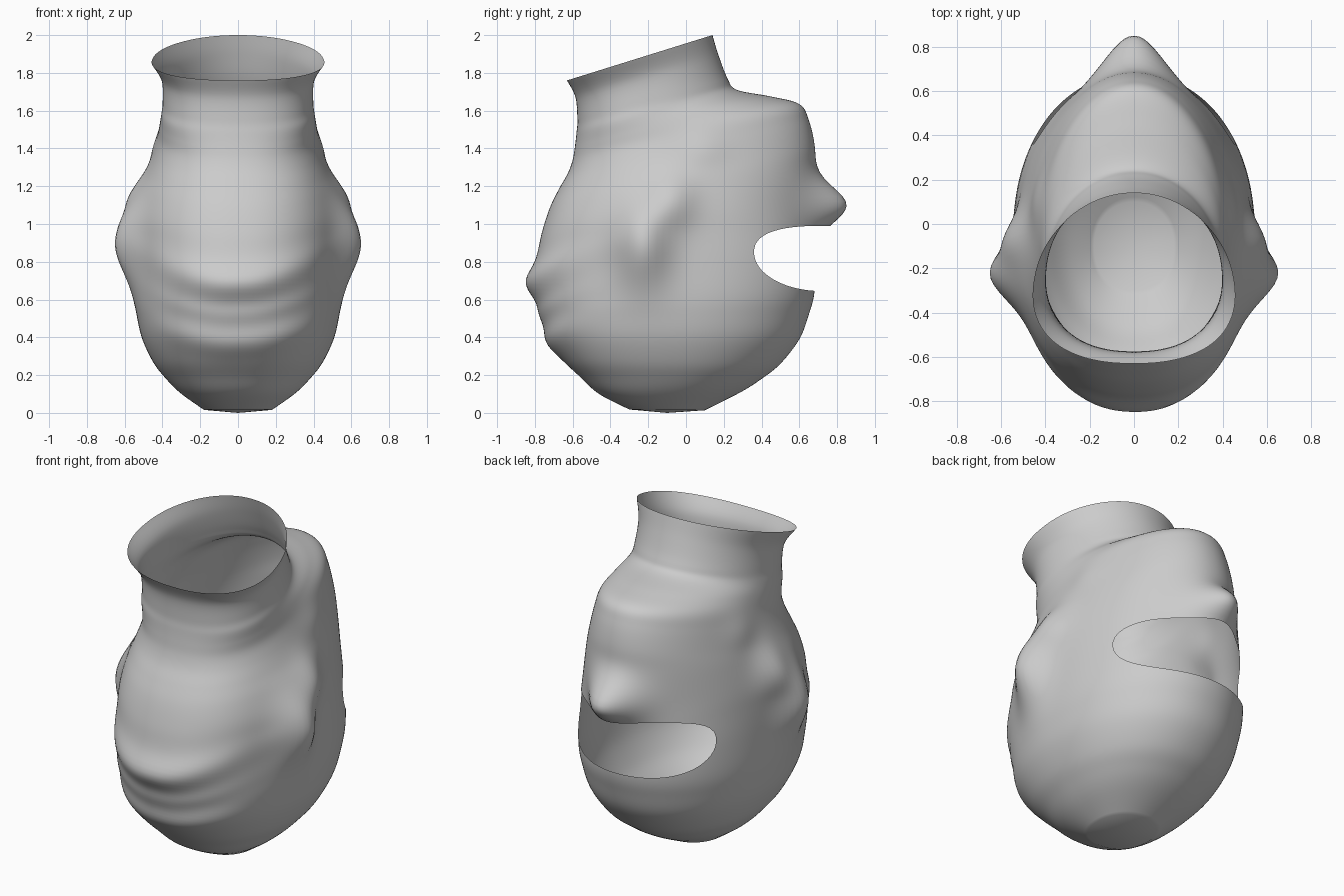
import bpy, bmesh
from math import sin, cos, pi, exp, copysign

if "Cube" in bpy.data.objects:
    bpy.data.objects.remove(bpy.data.objects["Cube"])

# Tilted rings, crown to neck: front y, front z, back y, back z, half width, egg shape
RINGS = [
    (.10, .014, -.30, .018, .18, 0), (.29, .11, -.46, .10, .305, 0),
    (.40, .18, -.56, .19, .385, 0), (.50, .26, -.65, .28, .45, 0),
    (.60, .39, -.73, .40, .508, 0), (.65, .52, -.765, .52, .535, 0),
    (.68, .64, -.785, .63, .545, 0), (.685, .82, -.79, .78, .542, .01),
    (.675, .99, -.775, .90, .535, .04), (.67, 1.12, -.75, 1.0, .525, .07),
    (.68, 1.30, -.715, 1.10, .495, .1), (.68, 1.42, -.67, 1.19, .465, .12),
    (.65, 1.55, -.625, 1.27, .438, .13), (.60, 1.635, -.60, 1.34, .42, .13),
    (.45, 1.675, -.588, 1.41, .41, .13), (.27, 1.71, -.58, 1.48, .402, .12),
    (.22, 1.77, -.575, 1.55, .395, .11), (.17, 1.90, -.585, 1.67, .40, .12),
    (.14, 2.0, -.63, 1.76, .45, .15),
]
SEG, SUB = 160, 6


def gauss(d, s):
    return exp(-(d / s) ** 2)


def power(v, p):
    return copysign(abs(v) ** p, v)


def spline(i, t):
    a, b, c, d = (RINGS[max(0, min(len(RINGS) - 1, i + k))] for k in (-1, 0, 1, 2))
    return [q + .5 * t * (r - p + t * (2 * p - 5 * q + 4 * r - s + t * (3 * (q - r) + s - p)))
            for p, q, r, s in zip(a, b, c, d)]


def surface(ring, ang):
    yf, zf, yb, zb, w, egg = ring
    # front of each ring is close to an ellipse, the back a little squarer
    p = .92 + .04 * cos(ang)
    c, s = power(cos(ang), p), power(sin(ang), p)
    y = (yf + yb) / 2 + (yf - yb) / 2 * c
    z = (zf + zb) / 2 + (zf - zb) / 2 * c
    x = w * s * (1 - egg * c)
    # ear bulges and jaw corners
    bulge = .12 * gauss(y + .23, .14) * gauss(z - .9, .22)
    bulge += .06 * gauss(y + .07, .12) * gauss(z - 1.13, .14) + .015 * gauss(y - .1, .12) * gauss(z - 1.4, .1)
    x += bulge * max(-1, min(1, s * 1.5))
    # nose
    if c > 0:
        y += .18 * gauss(x, .165) * gauss(z - 1.1, .13)
    # drooping cloth folds at the back of the head
    elif z < 1.3:
        zz = z - .7 * x * x - .06 * x * (x < 0)
        fold = .06 * gauss(zz - .69, .09) + .012 * gauss(zz - .52, .05) + .025 * gauss(zz - .36, .07)
        y -= fold * min(1, -c * 1.3) * gauss(x, .42)
    return x, y, z


def slot(co):
    """Negative inside the eye opening (seen from the side)."""
    if co.y < .2:
        return 1.0
    dy = max(0, .72 - co.y) / .36
    dz = co.z - .85
    n, h = (2.5, .14) if dz > 0 else (2.0, .205)
    return dy ** n + (abs(dz) / h) ** n - 1


# Hood shell
bm = bmesh.new()
params = [spline(i, k / SUB) for i in range(len(RINGS) - 1) for k in range(SUB)] + [list(RINGS[-1])]
loops = [[bm.verts.new(surface(p, 2 * pi * j / SEG)) for j in range(SEG)] for p in params]
for lo, hi in zip(loops, loops[1:]):
    for j in range(SEG):
        k = (j + 1) % SEG
        bm.faces.new((lo[j], lo[k], hi[k], hi[j]))
pole = bm.verts.new((0, -.1, 0))
for j in range(SEG):
    bm.faces.new((pole, loops[0][(j + 1) % SEG], loops[0][j]))

# Eye opening: split the crossing edges, connect the cuts, remove the inside
cuts = []
for e in list(bm.edges):
    a, b = e.verts
    fa, fb = slot(a.co), slot(b.co)
    if fa * fb < 0:
        lo, hi = 0.0, 1.0
        for _ in range(20):
            m = (lo + hi) / 2
            if slot(a.co.lerp(b.co, m)) * fa > 0:
                lo = m
            else:
                hi = m
        cuts.append((e, a, max(.001, min(.999, lo))))
new = [bmesh.utils.edge_split(e, v, t)[1] for e, v, t in cuts]
bmesh.ops.connect_verts(bm, verts=new)
rim = set(new)
inside = [v for v in bm.verts if v not in rim and slot(v.co) < 0]
bmesh.ops.delete(bm, geom=inside, context='VERTS')
bmesh.ops.recalc_face_normals(bm, faces=bm.faces[:])
for f in bm.faces:
    f.smooth = True

mesh = bpy.data.meshes.new("hood")
bm.to_mesh(mesh)
bm.free()
hood = bpy.data.objects.new("hood", mesh)
bpy.context.collection.objects.link(hood)
